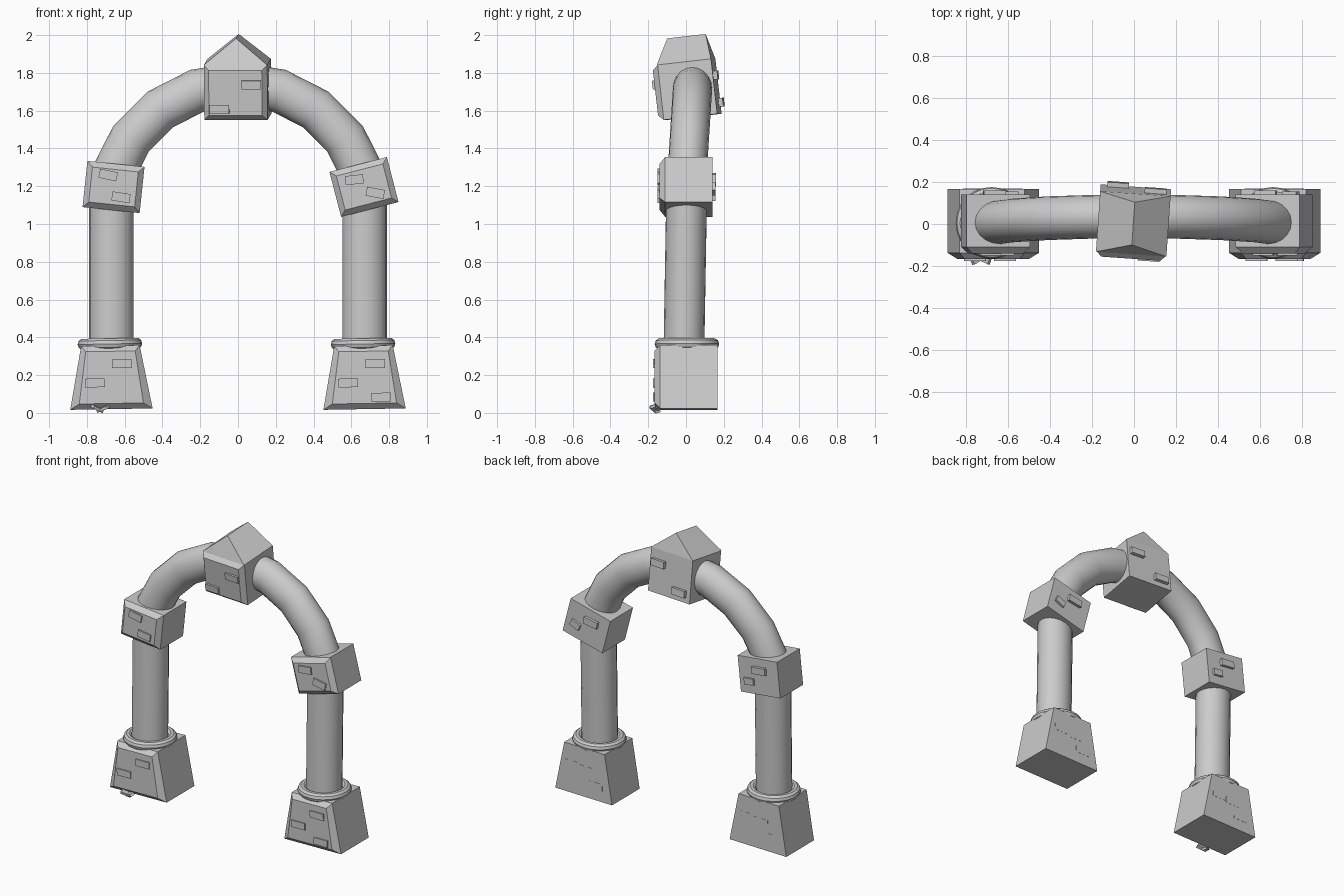
import bpy, bmesh
from math import sin, cos, pi, radians
from mathutils import Matrix, Vector

if "Cube" in bpy.data.objects:
    bpy.data.objects.remove(bpy.data.objects["Cube"])


def loft(name, rings, mat=Matrix(), smooth=False):
    """Skin a list of equal-length point rings and cap both ends."""
    bm = bmesh.new()
    vr = [[bm.verts.new(mat @ Vector(p)) for p in r] for r in rings]
    n = len(vr[0])
    for a, b in zip(vr, vr[1:]):
        for i in range(n):
            j = (i + 1) % n
            bm.faces.new((a[i], a[j], b[j], b[i]))
    bm.faces.new(vr[0])
    bm.faces.new(vr[-1])
    bmesh.ops.recalc_face_normals(bm, faces=bm.faces)
    me = bpy.data.meshes.new(name)
    bm.to_mesh(me)
    bm.free()
    ob = bpy.data.objects.new(name, me)
    bpy.context.collection.objects.link(ob)
    if smooth:
        make_smooth(ob)
    return ob


def make_smooth(ob):
    bpy.ops.object.select_all(action='DESELECT')
    ob.select_set(True)
    bpy.context.view_layer.objects.active = ob
    bpy.ops.object.shade_smooth_by_angle(angle=radians(35))


def rect(xb, xt, z0, z1, y):
    return [(-xb, y, z0), (xb, y, z0), (xt, y, z1), (-xt, y, z1)]


def stone(name, mat, xb, xt, z0, z1, y0, y1, inset, depth=0.03):
    """Block with a chamfer around its front face only; inset = (bottom x, top x, z)."""
    ib, it, iz = inset
    loft(name, [rect(xb, xt, z0, z1, y1), rect(xb, xt, z0, z1, y0 + depth),
                rect(xb - ib, xt - it, z0 + iz, z1 - iz, y0)], mat)


def chips(name, mat, spots, y, half=(0.052, 0.023), out=0.02):
    """Small raised slabs on a face of a stone."""
    for i, (x, z, turn) in enumerate(spots):
        m = mat @ Matrix.Translation((x, y, z)) @ Matrix.Rotation(radians(turn), 4, 'Y')
        a, b = half
        loft(f"{name}_{i + 1}", [rect(a, a, -b, b, -out), rect(a, a, -b, b, out)], m)


def place(x, y, z, rx=0, ry=0, rz=0):
    return (Matrix.Translation((x, y, z)) @ Matrix.Rotation(radians(rz), 4, 'Z')
            @ Matrix.Rotation(radians(rx), 4, 'X') @ Matrix.Rotation(radians(ry), 4, 'Y'))


SIDES = 20
ring_angles = [2 * pi * i / SIDES for i in range(SIDES)]

for side, x in (("left", -0.67), ("right", 0.67)):
    # Tapered foot stone
    foot = place(x, 0, 0.02, ry=-1)
    stone(f"{side}_foot", foot, 0.218, 0.155, 0, 0.336, -0.167, 0.167, (0.048, 0.024, 0.03))
    front = [(-0.085, 0.14, 0), (0.06, 0.24, 0)]
    if x > 0:
        front.append((0.087, 0.062, 0))
    chips(f"{side}_foot_front_chip", foot, front, -0.155)
    chips(f"{side}_foot_back_chip", foot, [(0.09, 0.2, 0), (-0.02, 0.19, 0), (-0.09, 0.1, 0)],
          0.149, out=0.019)
    # Collar ring above the foot
    bpy.ops.mesh.primitive_torus_add(major_segments=24, minor_segments=10, major_radius=0.14,
                                     minor_radius=0.031, location=(x - 0.008, 0.005, 0.365),
                                     rotation=(0, radians(-1), 0))
    collar = bpy.context.object
    collar.name = f"{side}_collar"
    make_smooth(collar)
    # Pillar, leaning slightly backwards
    loft(f"{side}_pillar",
         [[(x + 0.118 * cos(a), yc + 0.108 * sin(a), z) for a in ring_angles]
          for z, yc in ((0.33, -0.011), (1.2, 0.004))], smooth=True)

# Loose crumb at the left foot
for i, (cx, tilt) in enumerate(((-0.745, 25), (-0.715, -20))):
    loft(f"loose_crumb_{i + 1}", [rect(0.035, 0.03, -0.008, 0.008, -0.015),
                                  rect(0.035, 0.03, -0.008, 0.008, 0.015)],
         place(cx, -0.165, 0.022, rx=15, ry=tilt, rz=tilt))

# Arch tube in straight segments
arch = []
for k in (0.6, 1, 2, 3, 4, 5, 6, 7, 8, 9, 9.4):
    t = radians(18 * k)
    c, s = cos(t), sin(t)
    z = 1.04 + 0.70 * s
    yc = 0.005 + 0.031 * max(0, (z - 1.25) / 0.49)
    arch.append([((0.70 + 0.116 * cos(a)) * c, yc + 0.104 * sin(a),
                  1.04 + (0.70 + 0.116 * cos(a)) * s) for a in ring_angles])
loft("arch", arch, smooth=True)

# Tilted shoulder stones
shoulders = (
    ("left", place(-0.659, 0, 1.196, ry=6), 0.152,
     [(-0.035, 0.06, 6), (0.045, -0.05, 3)], [(-0.01, 0.045, 0), (0.075, -0.04, 0)]),
    ("right", place(0.667, 0, 1.196, ry=-14.5), 0.157,
     [(-0.04, 0.05, 8), (0.05, -0.045, 25)], [(-0.03, 0.045, 5), (0.075, -0.03, -10)]))
for side, m, w, front, back in shoulders:
    stone(f"{side}_shoulder", m, w, w, -0.123, 0.123, -0.14, 0.14, (0.03, 0.03, 0.03))
    chips(f"{side}_shoulder_front_chip", m, front, -0.13, half=(0.048, 0.024))
    chips(f"{side}_shoulder_back_chip", m, back[:1], 0.14, half=(0.052, 0.023))
    chips(f"{side}_shoulder_lower_back_chip", m, back[1:], 0.135, half=(0.036, 0.022))

# Keystone with its gabled top
key = place(-0.003, 0.007, 1.71, rx=6.5, rz=-4)
w = 0.168
stone("keystone", key, w, w, -0.145, 0.148, -0.16, 0.155, (0.027, 0.027, 0.027))
loft("keystone_roof", [[(-w, y, 0.148), (w, y, 0.148), (0, yr, 0.283)]
                       for y, yr in ((-0.135, -0.075), (0.155, 0.13))], key)
chips("keystone_front_chip", key, [(0.085, 0.045, 0), (-0.085, -0.085, 0)], -0.152)
chips("keystone_back_chip", key, [(0.095, 0.06, 0), (-0.085, -0.085, 0)], 0.158)
